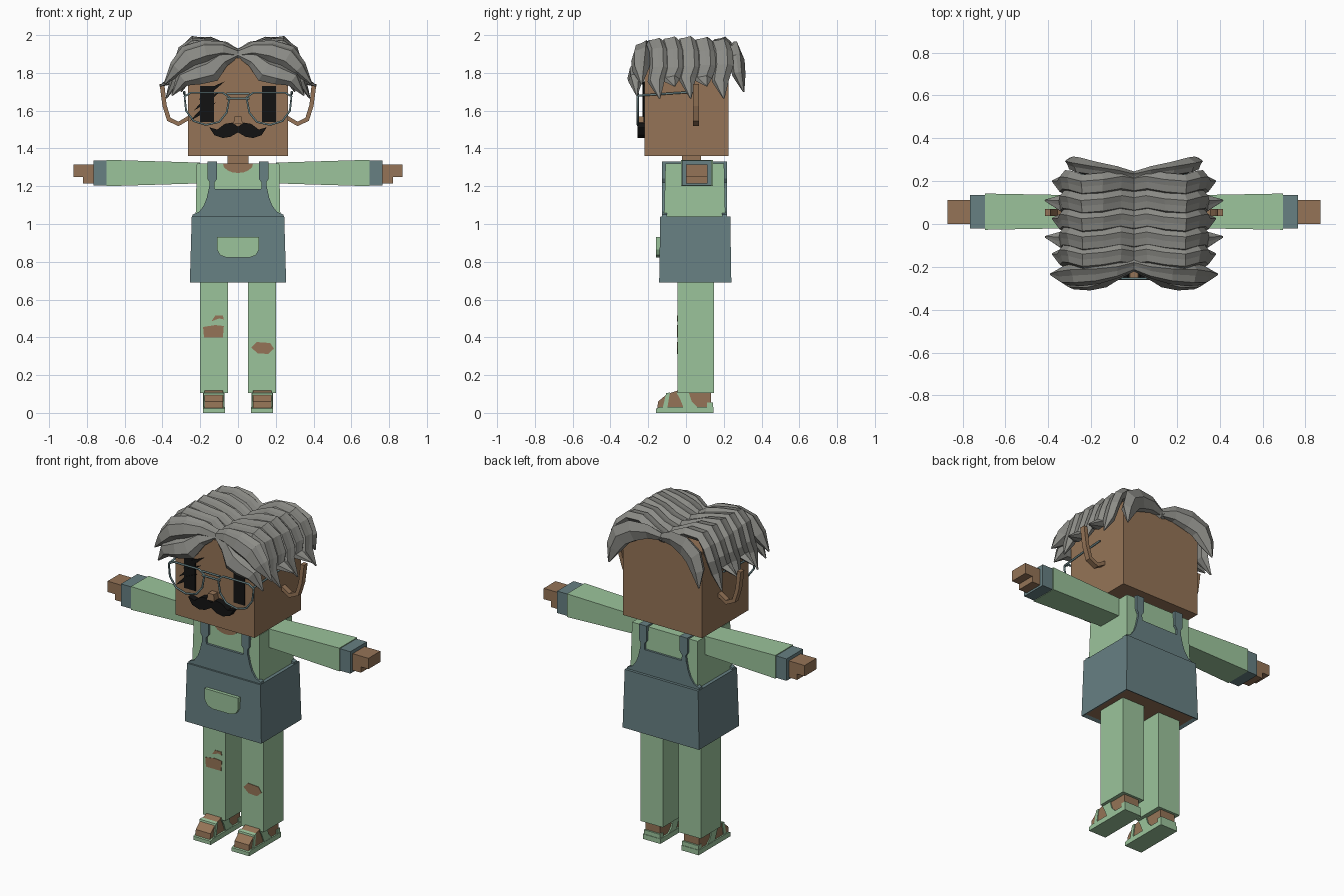
import bpy
import bmesh
import math
from mathutils import Vector

default_cube = bpy.data.objects.get("Cube")
if default_cube:
    bpy.data.objects.remove(default_cube, do_unlink=True)


def make_material(name, red, green, blue):
    material = bpy.data.materials.new(name)
    material.use_nodes = True
    colour = (red, green, blue, 1)
    material.diffuse_color = colour
    material.node_tree.nodes["Principled BSDF"].inputs["Base Color"].default_value = colour
    return material


SKIN = make_material("brown skin", .30, .175, .095)
SHIRT = make_material("soft green cloth", .33, .55, .33)
APRON = make_material("slate blue cloth", .135, .215, .225)
HAIR = make_material("grey hair", .26, .26, .24)
BLACK = make_material("black", .006, .006, .006)


def finish(name, bm, material, mirror=False):
    """Turn a bmesh into an object, optionally mirrored across x."""
    bmesh.ops.recalc_face_normals(bm, faces=bm.faces)
    mesh = bpy.data.meshes.new(name)
    bm.to_mesh(mesh)
    bm.free()
    mesh.materials.append(material)
    obj = bpy.data.objects.new(name, mesh)
    bpy.context.collection.objects.link(obj)
    if mirror:
        modifier = obj.modifiers.new("Mirror", "MIRROR")
        modifier.use_mirror_merge = False
    return obj


def loft(name, rings, material, mirror=False):
    """Skin a closed tube through rings that have equal point counts."""
    bm = bmesh.new()
    loops = [[bm.verts.new(point) for point in ring] for ring in rings]
    count = len(loops[0])
    for lower, upper in zip(loops, loops[1:]):
        for i in range(count):
            j = (i + 1) % count
            bm.faces.new((lower[i], lower[j], upper[j], upper[i]))
    bm.faces.new(loops[0])
    bm.faces.new(loops[-1])
    return finish(name, bm, material, mirror)


def prism(name, outline, axis, low, high, material, mirror=False):
    """Extrude an outline along x (points are y, z) or y (points are x, z)."""
    def place(point, depth):
        return (depth, *point) if axis == "x" else (point[0], depth, point[1])
    rings = [[place(point, depth) for point in outline] for depth in (low, high)]
    return loft(name, rings, material, mirror)


def box(name, xs, ys, zs, material, mirror=False, axis="z", end_scale=(1, 1)):
    """Box whose far end along the axis may be scaled."""
    def spread(pair, scale):
        middle, half = sum(pair) / 2, (pair[1] - pair[0]) / 2
        return middle - half * scale, middle + half * scale
    first, second, along = (xs, ys, zs) if axis == "z" else (ys, zs, xs)
    rings = []
    for depth, scale in zip(along, ((1, 1), end_scale)):
        a, b = spread(first, scale[0])
        c, d = spread(second, scale[1])
        corners = [(a, c), (b, c), (b, d), (a, d)]
        rings.append([(*p, depth) if axis == "z" else (depth, *p) for p in corners])
    return loft(name, rings, material, mirror)


def tube(name, points, radius, material, mirror=False, closed=False, sides=1):
    """Thin wire through points, turned into a mesh."""
    curve = bpy.data.curves.new(name, "CURVE")
    curve.dimensions = "3D"
    curve.bevel_depth = radius
    curve.bevel_resolution = sides
    curve.use_fill_caps = True
    spline = curve.splines.new("POLY")
    spline.points.add(len(points) - 1)
    for target, point in zip(spline.points, points):
        target.co = (*point, 1)
    spline.use_cyclic_u = closed
    helper = bpy.data.objects.new(name + " path", curve)
    bm = bmesh.new()
    bpy.context.collection.objects.link(helper)
    mesh = bpy.data.meshes.new_from_object(
        helper.evaluated_get(bpy.context.evaluated_depsgraph_get()))
    bm.from_mesh(mesh)
    bpy.data.objects.remove(helper, do_unlink=True)
    for face in bm.faces:
        face.material_index = 0
    return finish(name, bm, material, mirror)


# Head, neck and body
box("head", (-.264, .264), (-.22, .225), (1.36, 1.88), SKIN)
box("neck", (-.055, .055), (-.02, .08), (1.28, 1.37), SKIN)
box("shirt", (-.225, .225), (-.117, .21), (1, 1.32), SHIRT, end_scale=(.97, .95))
neckline = [(.08 * math.cos(a), 1.32 + .05 * math.sin(a))
            for a in [math.pi + i * math.pi / 8 for i in range(9)]]
prism("neckline", neckline, "y", -.115, -.1, SKIN)

# Arms, cuffs and hands
box("sleeves", (.2, .695), (-.018, .133), (1.215, 1.325), SHIRT, True, "x", (1.12, 1.27))
box("cuffs", (.69, .765), (-.022, .135), (1.203, 1.335), APRON, True)
box("hands", (.75, .87), (0, .113), (1.25, 1.315), SKIN, True)
box("lower_fingers", (.75, .82), (0, .113), (1.215, 1.25), SKIN, True)

# Apron skirt with a recessed skin underside
skirt = box("apron_skirt", (-.255, .255), (-.142, .24), (.69, 1.04), APRON, end_scale=(.96, .97))
skirt.data.materials.append(SKIN)
bm = bmesh.new()
bm.from_mesh(skirt.data)
underside = min(bm.faces, key=lambda face: face.calc_center_median().z)
bmesh.ops.inset_region(bm, faces=[underside], thickness=.025, depth=-.01)
underside.material_index = 1
bm.to_mesh(skirt.data)
bm.free()

# Apron bibs, shoulder straps and pocket
half_bib = [(.245, 1.03), (.24, 1.05), (.205, 1.065), (.18, 1.1), (.165, 1.14), (.155, 1.185)]
bib = half_bib + [(-x, z) for x, z in reversed(half_bib)]
strap = [(.122, 1.17), (.155, 1.17), (.15, 1.22), (.162, 1.24), (.162, 1.33), (.11, 1.33),
         (.11, 1.24), (.125, 1.22)]
for side, near, far in (("front", -.126, -.1), ("back", .19, .218)):
    prism(side + "_bib", bib, "y", near, far, APRON)
    prism(side + "_straps", strap, "y", near, far, APRON, True)
box("shoulder_straps", (.11, .162), (-.12, .21), (1.31, 1.33), APRON, True)
pocket = [(-.112, .932), (-.112, .865), (-.095, .835), (-.06, .822),
          (.06, .822), (.095, .835), (.112, .865), (.112, .932)]
prism("pocket", pocket, "y", -.158, -.13, SHIRT)

# Trouser legs with torn knees
box("legs", (.052, .202), (-.045, .147), (.105, .75), SHIRT, True)
tears = {
    "right_knee_tear": [(-.18, .4), (-.08, .4), (-.075, .46), (-.12, .465), (-.185, .455)],
    "right_small_tear": [(-.14, .485), (-.1, .5), (-.075, .495), (-.08, .515), (-.12, .515)],
    "left_knee_tear": [(.07, .345), (.105, .315), (.16, .312), (.19, .34), (.17, .37), (.1, .375)],
}
for name, outline in tears.items():
    prism(name, outline, "y", -.048, -.04, SKIN)

# Feet and sandals
foot = [(-.152, .02), (-.148, .06), (-.1, .1), (-.04, .12), (.132, .12), (.132, .02)]
prism("feet", foot, "x", .08, .178, SKIN, True)
sole = [(-.16, 0), (-.16, .022), (-.14, .03), (.145, .03), (.145, 0)]
prism("sandal_soles", sole, "x", .07, .186, SHIRT, True)
instep = [(-.01, .02), (.07, .02), (.03, .06), (.015, .108), (-.05, .108), (-.03, .07)]
prism("instep_straps", instep, "x", .072, .184, SHIRT, True)
prism("toe_straps", [(-.125, .02), (-.1, .02), (-.085, .108), (-.105, .104)],
      "x", .074, .182, SHIRT, True)
box("heel_straps", (.074, .182), (.11, .142), (.02, .055), SHIRT, True)

# Face
box("eyes", (.127, .202), (-.226, -.21), (1.54, 1.73), BLACK, True)
for number, (x, z) in enumerate([(-.255, 1.545), (-.235, 1.6), (-.21, 1.655)]):
    slash = [(x, z), (x + .07, z + .04), (x + .14, z + .1), (x + .06, z + .065)]
    prism("eye_slash_" + str(number), slash, "y", -.229, -.22, BLACK)
box("nose", (-.024, .024), (-.262, -.21), (1.53, 1.57), SKIN, end_scale=(.8, .9))
moustache = [(0, 1.515), (.03, 1.537), (.07, 1.53), (.11, 1.5), (.152, 1.512),
             (.125, 1.47), (.08, 1.455), (.04, 1.462), (0, 1.485)]
prism("moustache", moustache, "y", -.258, -.215, BLACK, True)

# Glasses
lens = [(.045, 1.67), (.08, 1.695), (.25, 1.695), (.283, 1.675), (.275, 1.6),
        (.235, 1.545), (.17, 1.525), (.1, 1.54), (.06, 1.59)]
tube("glasses_rims", [(x, -.255, z) for x, z in lens], .006, APRON, True, True)
for height in (1.69, 1.665):
    tube("glasses_bridge", [(-.06, -.255, height), (.06, -.255, height)], .006, APRON)
tube("glasses_temples", [(.28, -.255, 1.68), (.285, -.1, 1.69), (.285, .05, 1.7)],
     .006, APRON, True)

# Open loop ears
ear_outer = [(.26, 1.55), (.315, 1.518), (.375, 1.546), (.4, 1.625), (.415, 1.74)]
ear_inner = [(.39, 1.74), (.378, 1.63), (.357, 1.562), (.315, 1.542), (.26, 1.575)]
prism("ears", ear_outer + ear_inner, "y", .037, .07, SKIN, True)

# Hair locks: a ridged section swept outwards from the middle parting
RIDGES = [(-1, -.3), (-.7, .6), (-.1, .75), (.4, 1), (1, .2), (.5, -.7), (-.4, -.8)]


def lock(name, path, depths, heights):
    points = [Vector(point) for point in path]
    rings = []
    for i, point in enumerate(points):
        along = points[min(i + 1, len(points) - 1)] - points[max(i - 1, 0)]
        up = Vector((-along.z, 0, along.x)).normalized()
        rings.append([point + Vector((0, a * depths[i], 0)) + up * b * heights[i]
                      for a, b in RIDGES])
    return loft(name, rings, HAIR, True)


crown = [(0, 1.885), (.07, 1.925), (.15, 1.95), (.235, 1.955), (.285, 1.91),
         (.315, 1.83), (.33, 1.76)]
for number, y in enumerate((-.15, -.07, .015, .1, .19)):
    tip = (.415, 1.73) if number % 2 else (.38, 1.665)
    path = [(x, y + .012 * math.sin(i * 1.7), z + .008 * math.sin(i * 2 + number))
            for i, (x, z) in enumerate(crown)]
    path.append((tip[0], y + .01, tip[1]))
    lock("crown_lock_" + str(number), path, [.052] * 6 + [.045, .004], [.034] * 6 + [.03, .004])

# Front locks frame the forehead, back locks hang behind
lock("fringe_upper", [(0, -.19, 1.9), (.08, -.215, 1.92), (.17, -.23, 1.91), (.26, -.235, 1.88),
                      (.32, -.24, 1.82), (.39, -.235, 1.74)],
     [.03, .04, .05, .055, .045, .004], [.025, .045, .065, .07, .05, .004])
lock("fringe_lower", [(0, -.2, 1.9), (.08, -.225, 1.87), (.14, -.25, 1.81), (.21, -.265, 1.79),
                      (.29, -.265, 1.765), (.35, -.26, 1.68)],
     [.02, .035, .045, .045, .04, .004], [.02, .05, .075, .065, .05, .004])
lock("nape_lock", [(0, .225, 1.9), (.08, .24, 1.915), (.17, .255, 1.9), (.24, .27, 1.86),
                   (.275, .28, 1.79), (.3, .305, 1.7)],
     [.02, .03, .035, .04, .035, .004], [.025, .05, .07, .07, .05, .004])
